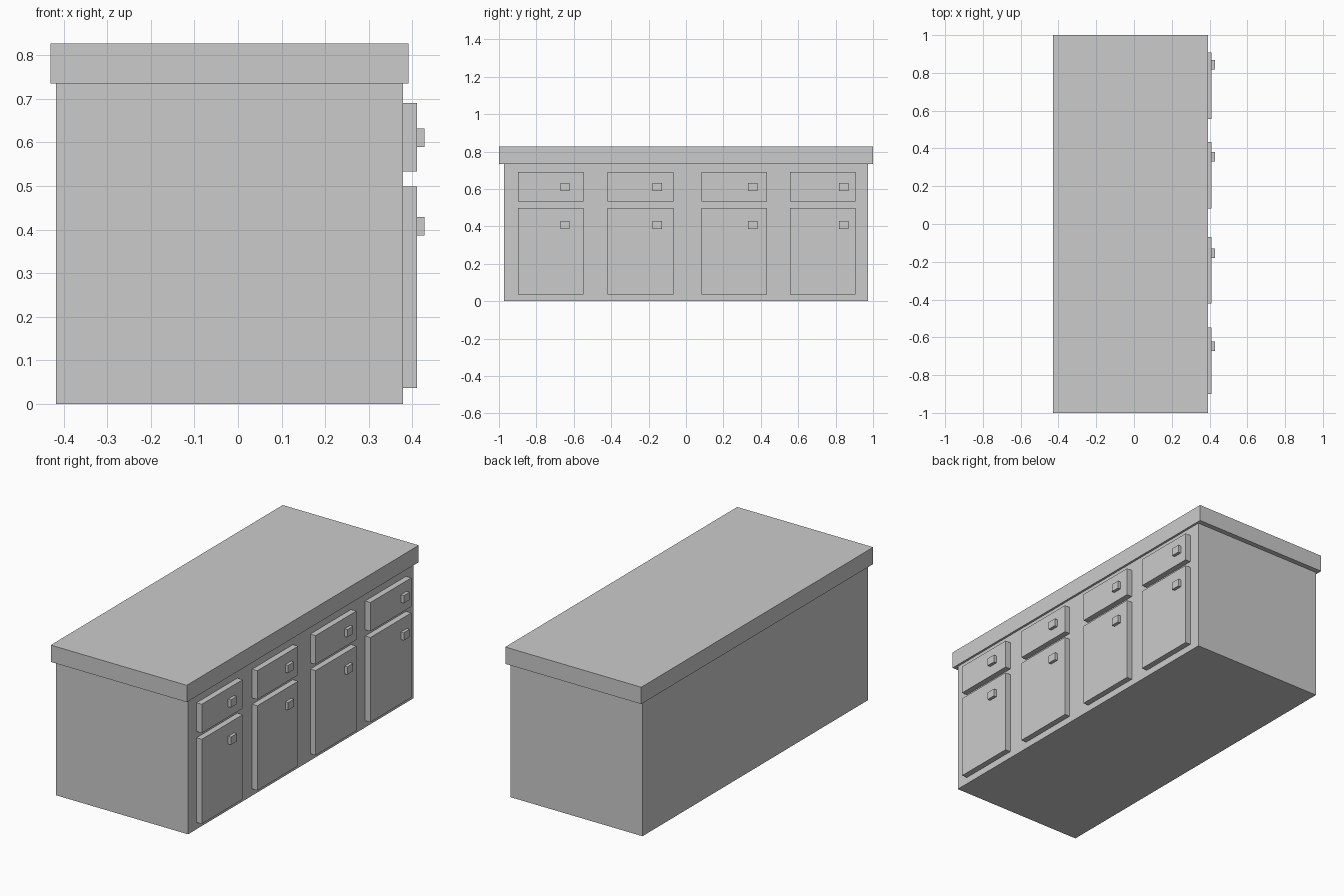
import bpy

if "Cube" in bpy.data.objects:
    bpy.data.objects.remove(bpy.data.objects["Cube"])


def box(name, x, y, z):
    """Add a box spanning the given (min, max) ranges."""
    bpy.ops.mesh.primitive_cube_add(size=1, location=[(a + b) / 2 for a, b in (x, y, z)])
    obj = bpy.context.object
    obj.name = name
    obj.scale = [b - a for a, b in (x, y, z)]
    bpy.ops.object.transform_apply(location=False, rotation=False, scale=True)
    return obj


BODY_X, PANEL_X, KNOB_X = 0.379, 0.411, 0.428
HALF_WIDTH, KNOB_HALF = 0.176, 0.025

# Cabinet body and overhanging worktop
box("cabinet_body", (-0.418, BODY_X), (-0.972, 0.972), (0, 0.735))
box("worktop", (-0.43, 0.391), (-1, 1), (0.735, 0.827))

# Four bays, each with a drawer above a door: (panel centre y, knob centre y)
bays = [(-0.723, -0.647), (-0.244, -0.154), (0.258, 0.356), (0.731, 0.843)]
# Rows: name, panel z range, knob z range
rows = [("door", (0.037, 0.499), (0.387, 0.429)),
        ("drawer", (0.533, 0.69), (0.59, 0.632))]

for i, (y, knob_y) in enumerate(bays, 1):
    for name, panel_z, knob_z in rows:
        box(f"{name}_{i}", (BODY_X, PANEL_X), (y - HALF_WIDTH, y + HALF_WIDTH), panel_z)
        box(f"{name}_knob_{i}", (PANEL_X, KNOB_X),
            (knob_y - KNOB_HALF, knob_y + KNOB_HALF), knob_z)
